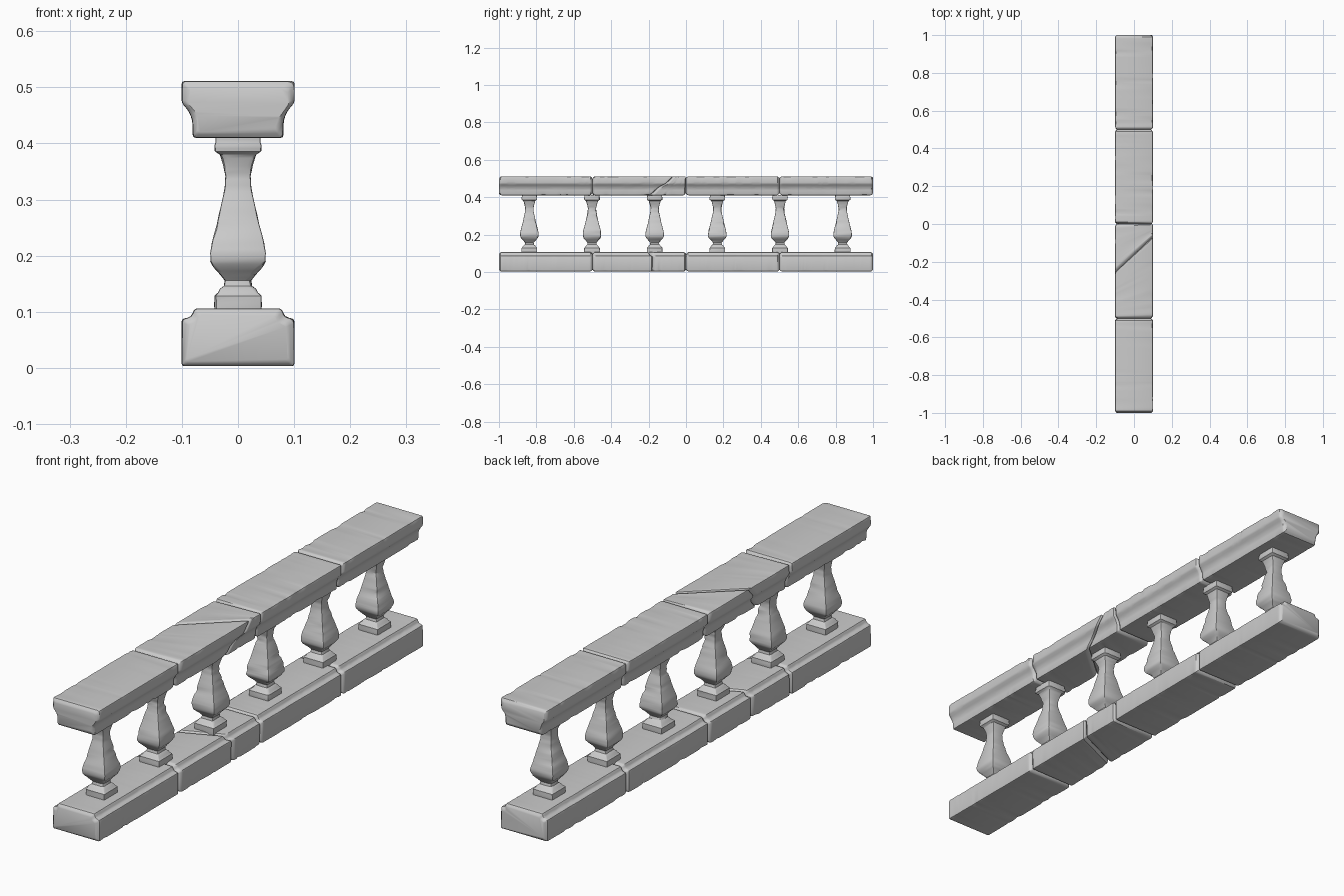
import bpy, bmesh, random
from mathutils import Vector, noise

if "Cube" in bpy.data.objects:
    bpy.data.objects.remove(bpy.data.objects["Cube"])

random.seed(7)


def loft(name, rings):
    """Skin equal-length closed rings and cap both ends."""
    bm = bmesh.new()
    vr = [[bm.verts.new(p) for p in ring] for ring in rings]
    n = len(vr[0])
    for a, b in zip(vr, vr[1:]):
        for i in range(n):
            j = (i + 1) % n
            bm.faces.new((a[i], a[j], b[j], b[i]))
    bm.faces.new(vr[0])
    bm.faces.new(vr[-1])
    bmesh.ops.recalc_face_normals(bm, faces=bm.faces)
    me = bpy.data.meshes.new(name)
    bm.to_mesh(me)
    bm.free()
    ob = bpy.data.objects.new(name, me)
    bpy.context.collection.objects.link(ob)
    bpy.ops.object.select_all(action='DESELECT')
    ob.select_set(True)
    bpy.context.view_layer.objects.active = ob
    bpy.ops.object.shade_smooth_by_angle(angle=0.6)
    return ob


def rounded(points, radii):
    """Replace every corner of a closed 2D outline by a three-point curve."""
    pts = [Vector(p) for p in points]
    out = []
    for i, p in enumerate(pts):
        a, b = pts[i - 1] - p, pts[(i + 1) % len(pts)] - p
        r = min(radii[i], 0.45 * a.length, 0.45 * b.length)
        pa, pb = p + a.normalized() * r, p + b.normalized() * r
        out += [pa, (pa + pb) / 4 + p / 2, pb]
    return out


def make_chips(corners, start, end, count, width, depth):
    return [[(random.uniform(start, end), random.uniform(*width), random.uniform(*depth))
             for _ in range(count)] for _ in range(corners)]


def wear(chips, t, base):
    """Corner radius at t, grown where a chip is missing."""
    return base + max([d * max(0, 1 - ((t - c) / w) ** 2) for c, w, d in chips] + [0])


def stone(name, half, start, end):
    """Worn rail block; start and end give y for a point (x, z)."""
    outline = half + [(-x, z) for x, z in reversed(half)]
    y0, y1 = start(0, 0.45 if half[0][1] > 0.3 else 0.05), end(0, 0.45 if half[0][1] > 0.3 else 0.05)
    length = y1 - y0
    zc = (half[0][1] + half[-1][1]) / 2
    chips = make_chips(len(outline), 0, length, max(2, int(length * 12)), (0.008, 0.03), (0.002, 0.011))
    steps = int(length / 0.009)
    dist = [0, 0.003, 0.009] + [0.014 + (length - 0.028) * i / steps for i in range(steps + 1)]
    dist += [length - 0.009, length - 0.003, length]
    rings = []
    for d in dist:
        edge = min(d, length - d)
        inset = 0.011 * max(0, 1 - edge / 0.012) ** 2
        ring = []
        for p in rounded(outline, [wear(c, d, 0.005) for c in chips]):
            x, z = p
            k = inset * (1 + 0.8 * noise.noise((x * 25, z * 25, y0 * 9 + (d > length / 2) * 5)))
            w = 0.0012 * noise.noise((x * 14, (y0 + d) * 14, z * 14))
            sx, sz = x * (1 - (k - w) / 0.1), zc + (z - zc) * (1 - k / 0.05)
            ya, yb = start(sx, sz), end(sx, sz)
            ring.append((sx, ya + (yb - ya) * d / length, sz))
        rings.append(ring)
    return loft(name, rings)


def baluster(name, y):
    """Square turned post with chipped corners."""
    prof = [(0.1, 0.041), (0.109, 0.042), (0.128, 0.042), (0.134, 0.036), (0.141, 0.032),
            (0.146, 0.025), (0.156, 0.023), (0.166, 0.031), (0.180, 0.044), (0.190, 0.049),
            (0.205, 0.0495), (0.225, 0.046), (0.255, 0.038), (0.290, 0.030), (0.320, 0.0235),
            (0.342, 0.022), (0.360, 0.026), (0.374, 0.030), (0.380, 0.032), (0.386, 0.041),
            (0.396, 0.042), (0.402, 0.040), (0.412, 0.040)]
    chips = make_chips(4, 0.11, 0.4, 5, (0.006, 0.02), (0.003, 0.013))
    rings = []
    for (za, ha), (zb, hb) in zip(prof, prof[1:] + prof[-1:]):
        n = max(1, round((zb - za) / 0.006))
        for i in range(n):
            z, h = za + (zb - za) * i / n, ha + (hb - ha) * i / n
            h += 0.001 * noise.noise((y * 7, z * 40, 0))
            sq = [(h, -h), (h, h), (-h, h), (-h, -h)]
            rings.append([(p.x, y + p.y, z)
                          for p in rounded(sq, [wear(c, z, 0.003) for c in chips])])
    return loft(name, rings)


def joint(y, gap=0.0):
    return lambda x, z: y + gap


def top_crack(gap):
    return lambda x, z: -0.165 + 0.8 * x + 16 * x ** 3 + 1.0 * (z - 0.5) + gap


def base_crack(gap):
    return lambda x, z: -0.23 + 0.35 * x + 8 * x * x * (x > 0) * 0.3 + gap


# Half outlines (x, z) of the two rails
base_half = [(0.1, 0.003), (0.1, 0.087), (0.083, 0.091), (0.077, 0.106)]
top_half = [(0.08, 0.41), (0.081, 0.442), (0.087, 0.457), (0.1, 0.473), (0.1, 0.511)]

# Rails: four blocks each, the second one split by a slanting crack
for label, half, crack in (("base", base_half, base_crack), ("handrail", top_half, top_crack)):
    g = 0.001
    spans = [(joint(-1), joint(-0.5, -g)), (joint(-0.5, g), crack(-g)), (crack(g), joint(0, -g)),
             (joint(0, g), joint(0.5, -g)), (joint(0.5, g), joint(1))]
    for i, (a, b) in enumerate(spans):
        stone(f"{label}_block_{i + 1}", half, a, b)

# Balusters
for i in range(6):
    baluster(f"baluster_{i + 1}", (i - 2.5) * 0.335)
